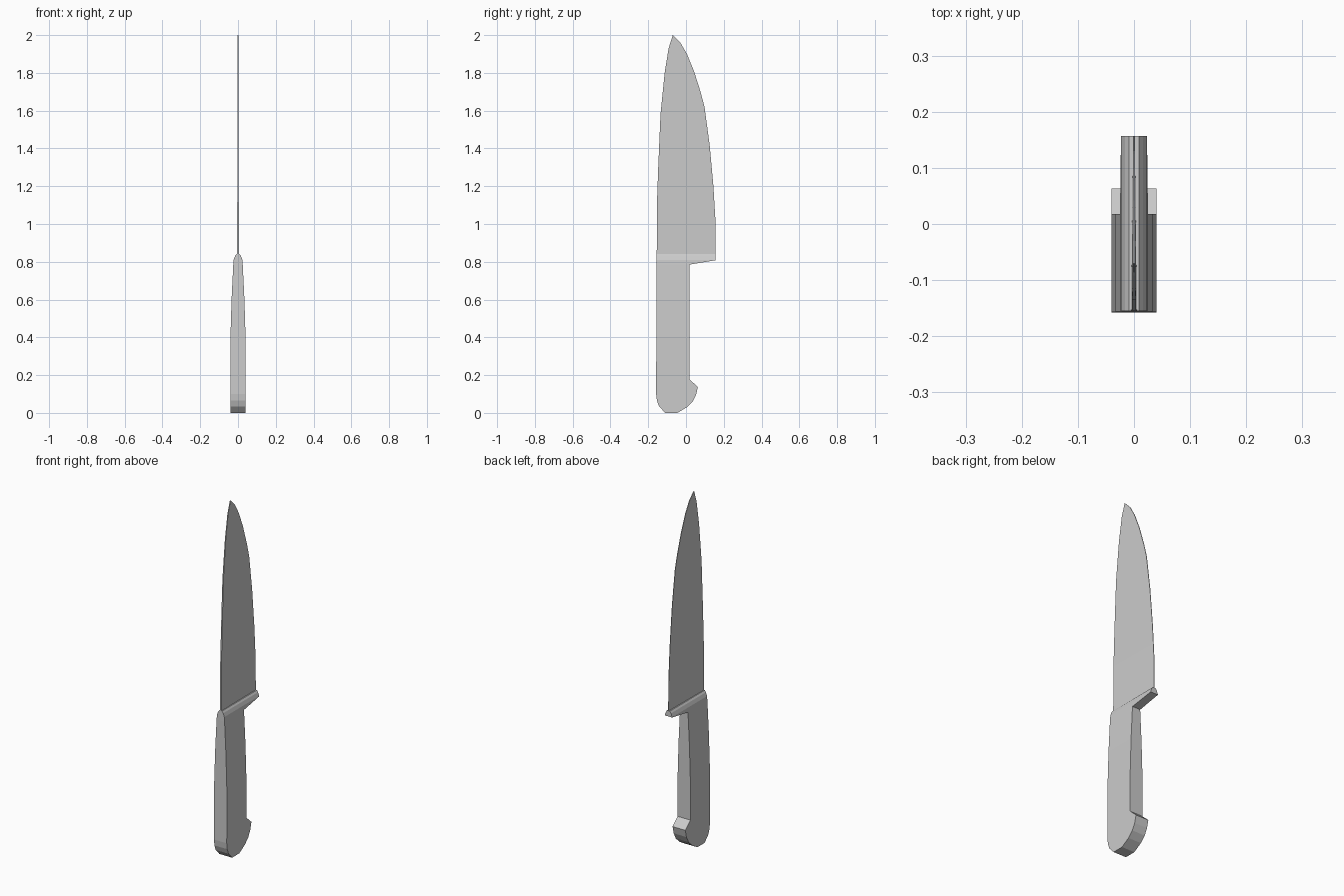
import bpy
import bmesh

if "Cube" in bpy.data.objects:
    bpy.data.objects.remove(bpy.data.objects["Cube"])


def lerp_table(table, z):
    """Half-thickness at height z from (z, half-thickness) stations."""
    for (z0, a), (z1, b) in zip(table, table[1:]):
        if z <= z1:
            return a + (b - a) * max(0, z - z0) / (z1 - z0)
    return table[-1][1]


def make_slab(name, profile, widths, edge_scale=None):
    """Extrude a side (y, z) profile in x, slice it at each station and taper it."""
    bm = bmesh.new()
    face = bm.faces.new([bm.verts.new((-1, y, z)) for y, z in profile])
    ret = bmesh.ops.extrude_face_region(bm, geom=[face], use_keep_orig=True)
    for v in ret["geom"]:
        if isinstance(v, bmesh.types.BMVert):
            v.co.x = 1
    for z, _ in widths[1:-1]:
        bmesh.ops.bisect_plane(bm, geom=bm.verts[:] + bm.edges[:] + bm.faces[:],
                               plane_co=(0, 0, z), plane_no=(0, 0, 1), dist=1e-5)
    for v in bm.verts:
        v.co.x *= lerp_table(widths, v.co.z) * (edge_scale(v.co.y) if edge_scale else 1)
    bmesh.ops.recalc_face_normals(bm, faces=bm.faces[:])
    mesh = bpy.data.meshes.new(name)
    bm.to_mesh(mesh)
    bm.free()
    obj = bpy.data.objects.new(name, mesh)
    bpy.context.collection.objects.link(obj)
    return obj


# Handle with pommel hook and bolster, narrowing towards the blade
handle_profile = [
    (-0.11, 0), (-0.045, 0), (0.005, 0.03), (0.035, 0.06), (0.053, 0.095),
    (0.063, 0.137), (0.018, 0.178), (0.018, 0.785), (0.157, 0.808),
    (0.157, 0.84), (-0.155, 0.84), (-0.156, 0.785), (-0.158, 0.10),
    (-0.154, 0.065), (-0.143, 0.035)]
handle_widths = [(0, 0.04), (0.4, 0.04), (0.6, 0.034), (0.785, 0.025),
                 (0.81, 0.023), (0.83, 0.016), (0.84, 0.009)]
make_slab("handle", handle_profile, handle_widths)

# Thin blade, thickest at the spine
blade_profile = [
    (-0.155, 0.82), (0.157, 0.82), (0.157, 1.0), (0.145, 1.2), (0.125, 1.42),
    (0.098, 1.62), (0.077, 1.70), (0.042, 1.81), (0.005, 1.9), (-0.03, 1.96),
    (-0.07, 2.0), (-0.092, 1.93), (-0.113, 1.8), (-0.135, 1.58),
    (-0.147, 1.3), (-0.154, 1.1)]
blade_widths = [(0.82, 0.005), (1.1, 0.004), (1.3, 0.0038), (1.6, 0.0034),
                (1.8, 0.003), (2.0, 0.0025)]
make_slab("blade", blade_profile, blade_widths,
          lambda y: 1 - 0.7 * (y + 0.155) / 0.312)
